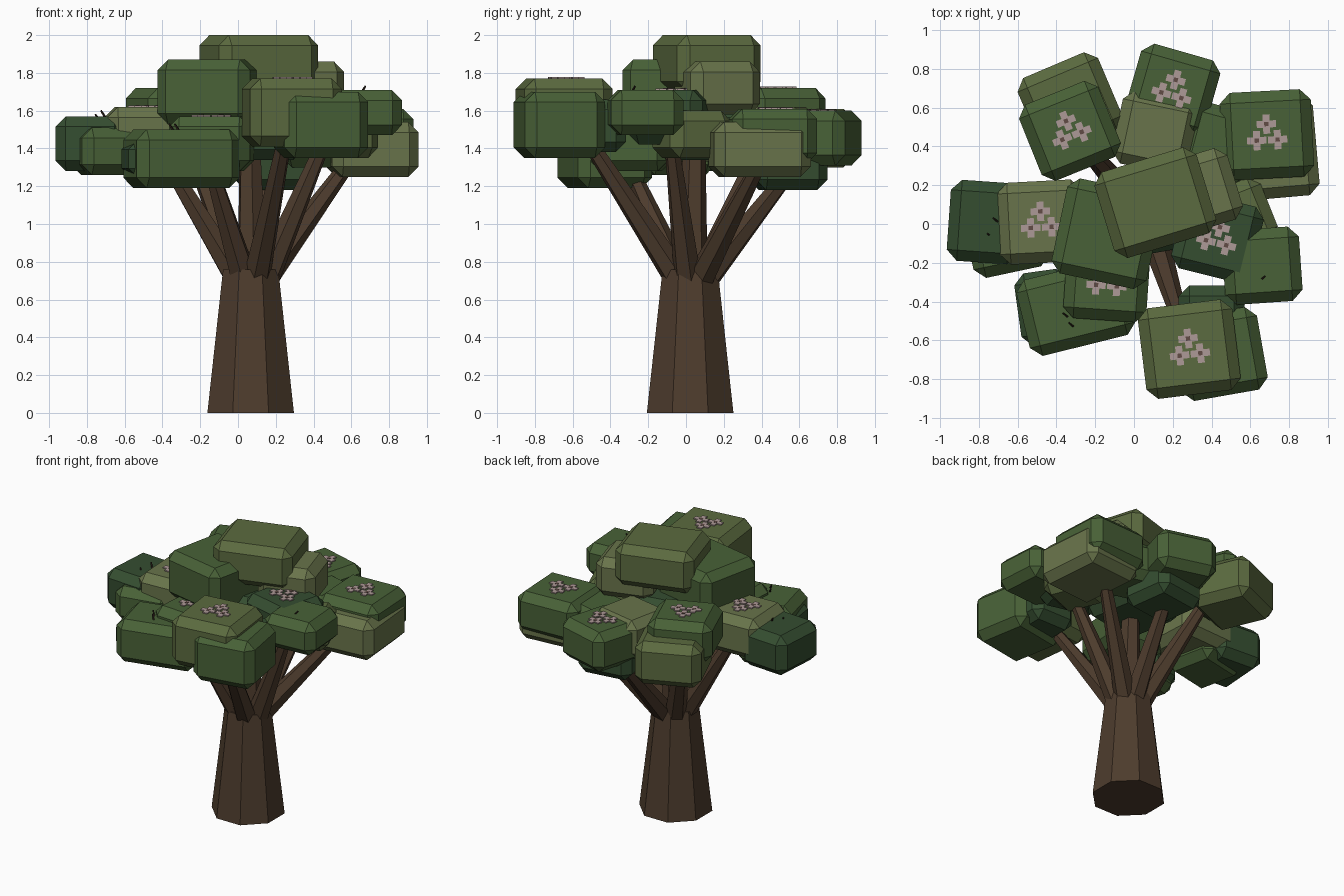
import bpy, bmesh, math
from mathutils import Vector, Matrix

if "Cube" in bpy.data.objects:
    bpy.data.objects.remove(bpy.data.objects["Cube"])


def material(name, rgb):
    m = bpy.data.materials.new(name)
    m.diffuse_color = (*rgb, 1)
    m.use_nodes = True
    m.node_tree.nodes["Principled BSDF"].inputs["Base Color"].default_value = m.diffuse_color
    return m


BARK = material("bark", (0.075, 0.045, 0.026))
TWIG = material("twig", (0.025, 0.015, 0.01))
PETAL = material("petal", (0.42, 0.32, 0.31))
CORE = material("flower_core", (0.12, 0.07, 0.06))
GREENS = {"dark": material("leaf_dark", (0.035, 0.075, 0.03)),
          "mid": material("leaf_mid", (0.065, 0.12, 0.038)),
          "olive": material("leaf_olive", (0.105, 0.145, 0.05)),
          "light": material("leaf_light", (0.14, 0.175, 0.07))}
HUB = Vector((0.075, 0.03, 0.71))  # where the branches leave the trunk


def finish(bm, name, mat):
    mesh = bpy.data.meshes.new(name)
    bmesh.ops.recalc_face_normals(bm, faces=bm.faces)
    bm.to_mesh(mesh)
    bm.free()
    mesh.materials.append(mat)
    ob = bpy.data.objects.new(name, mesh)
    bpy.context.collection.objects.link(ob)
    return ob


def limb(name, a, b, r1, r2, sides, mat):
    """Tapered faceted cylinder between two points."""
    a, b = Vector(a), Vector(b)
    d = b - a
    bm = bmesh.new()
    bmesh.ops.create_cone(bm, cap_ends=True, segments=sides, radius1=r1, radius2=r2, depth=d.length)
    bm.transform(Matrix.Translation((a + b) / 2) @ d.to_track_quat('Z', 'Y').to_matrix().to_4x4()
                 @ Matrix.Rotation(math.pi / sides, 4, 'Z'))
    return finish(bm, name, mat)


def leaf_block(name, x, y, top, width, turn, tone, height=0.28, stretch=0.96):
    """Chamfered box of foliage hanging below its top, turned about z."""
    bm = bmesh.new()
    bmesh.ops.create_cube(bm, size=1)
    bm.transform(Matrix.Diagonal((width, width * stretch, height, 1)))
    bmesh.ops.bevel(bm, geom=bm.edges[:], offset=0.055, segments=1, affect='EDGES')
    bm.transform(Matrix.Translation((x, y, top - height / 2)) @ Matrix.Rotation(math.radians(turn), 4, 'Z'))
    return finish(bm, "foliage_" + name, GREENS[tone])


def add_box(bm, center, size):
    bmesh.ops.create_cube(bm, size=1, matrix=Matrix.Translation(center) @ Matrix.Diagonal((*size, 1)))


def blossoms(name, x, y, z, turn):
    """Three plus-shaped flowers in a triangle on top of a block."""
    petals, cores = bmesh.new(), bmesh.new()
    for k in range(3):
        a = math.radians(90 + 120 * k)
        ox, oy = 0.062 * math.cos(a), 0.055 * math.sin(a)
        add_box(petals, (ox, oy, 0), (0.1, 0.036, 0.008))
        for s in (-1, 1):
            add_box(petals, (ox, oy + s * 0.034, 0), (0.036, 0.032, 0.008))
        add_box(cores, (ox, oy, 0.003), (0.022, 0.022, 0.006))
    m = Matrix.Translation((x, y, z)) @ Matrix.Rotation(math.radians(turn), 4, 'Z')
    for bm, part, mat in ((petals, "petals", PETAL), (cores, "cores", CORE)):
        bm.transform(m)
        finish(bm, f"flowers_{name}_{part}", mat)


# Trunk
limb("trunk", (0.067, 0.022, 0), (0.067, 0.022, 0.76), 0.248, 0.158, 8, BARK)

# Flowering pads, one per branch: x, y, top, width, turn, tone
pads = {
    "front": (0.285, -0.645, 1.77, 0.49, 7, "olive"),
    "right": (0.43, -0.07, 1.71, 0.42, -14, "dark"),
    "back_right": (0.685, 0.46, 1.61, 0.47, 3, "mid"),
    "back": (0.20, 0.69, 1.60, 0.425, -16, "mid"),
    "back_left": (-0.33, 0.48, 1.72, 0.44, 22, "mid"),
    "left": (-0.48, 0.01, 1.62, 0.44, 3, "light"),
    "front_left": (-0.14, -0.29, 1.57, 0.43, -4, "mid"),
}
for name, (x, y, top, width, turn, tone) in pads.items():
    leaf_block(name, x, y, top, width, turn, tone, height=0.36 if name == "front" else 0.29)
    blossoms(name, x, y, top + 0.003, turn)
    # branch rises from the trunk rim into the underside of its pad
    out = Vector((x - HUB.x, y - HUB.y, 0))
    reach = max(out.length - 0.06, 0.42)
    start = HUB + out.normalized() * 0.075
    end = HUB + out.normalized() * reach
    limb("branch_" + name, start, (end.x, end.y, top - 0.22), 0.075, 0.035, 6, BARK)
limb("branch_centre", HUB, (0.06, 0.05, 1.65), 0.085, 0.05, 6, BARK)

# Lower companions nestled against the pads
for name, *spec in (
        ("front_low", 0.44, -0.67, 1.70, 0.45, 10, "mid", 0.35),
        ("right_outer", 0.66, -0.215, 1.71, 0.40, 4, "mid", 0.24),
        ("right_low", 0.53, 0.03, 1.60, 0.36, 22, "olive", 0.25),
        ("back_right_low", 0.71, 0.39, 1.54, 0.46, 5, "light", 0.29, 1.12),
        ("back_low", 0.20, 0.54, 1.46, 0.40, 8, "dark"),
        ("back_left_low", -0.33, 0.62, 1.61, 0.45, 23, "olive", 0.31),
        ("left_outer", -0.77, 0.01, 1.57, 0.37, -4, "dark", 0.29, 1.13),
        ("left_low", -0.66, -0.06, 1.51, 0.40, 12, "mid", 0.25),
        ("front_left_low", -0.30, -0.43, 1.50, 0.56, 14, "mid", 0.31, 0.72),
        ("front_left_edge", -0.46, -0.43, 1.45, 0.28, 8, "dark", 0.21, 1.35)):
    leaf_block(name, *spec)

# Inner foliage filling the gaps toward the middle
for name, *spec in (
        ("front_inner", 0.40, -0.48, 1.66, 0.34, 0, "dark"),
        ("back_right_inner", 0.45, 0.42, 1.58, 0.38, -15, "mid"),
        ("back_inner", 0.11, 0.47, 1.62, 0.40, -12, "light"),
        ("centre", 0.08, 0.08, 1.62, 0.48, 10, "dark")):
    leaf_block(name, *spec)

# Crown
leaf_block("top", 0.11, 0.11, 2.00, 0.55, 17, "olive", 0.30, 0.84)
leaf_block("upper_left", -0.14, -0.05, 1.87, 0.50, -12, "mid", 0.34, 1.0)
leaf_block("upper_right", 0.33, 0.165, 1.86, 0.40, 17, "light")

# Small bare twigs poking out of the leaves
for i, (x, y, z) in enumerate(((-0.70, 0.01, 1.56), (-0.73, -0.07, 1.54),
                               (-0.34, -0.48, 1.49), (-0.31, -0.53, 1.49), (0.65, -0.29, 1.69))):
    side = math.copysign(0.025, x)
    limb(f"twig_{i}", (x - side, y - 0.02, z - 0.04), (x + side, y + 0.02, z + 0.04), 0.01, 0.005, 4, TWIG)
